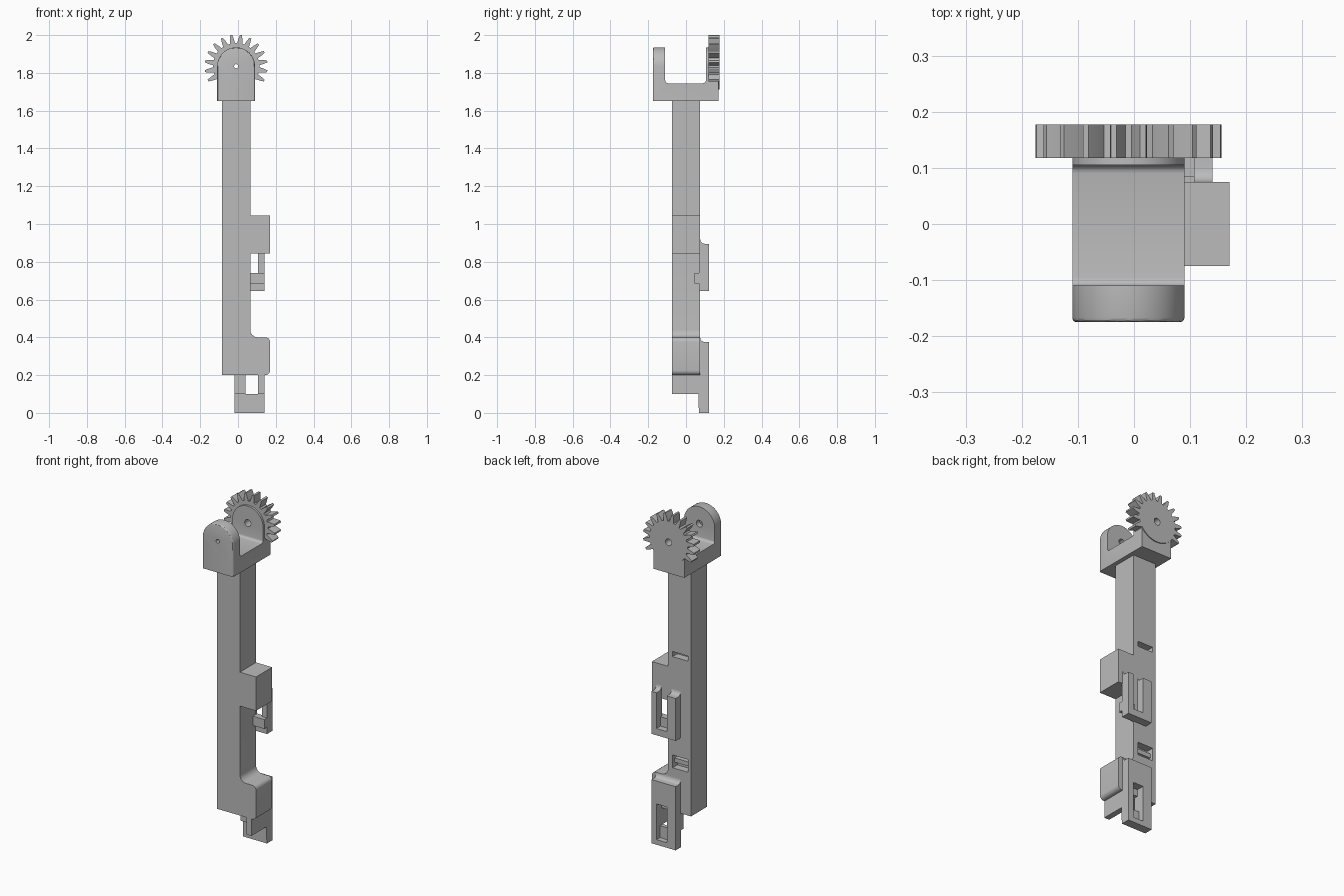
import bpy, bmesh
from math import cos, sin, pi, radians
from mathutils import Vector

if "Cube" in bpy.data.objects:
    bpy.data.objects.remove(bpy.data.objects["Cube"])

grey = bpy.data.materials.new("light_grey")
grey.use_nodes = True
TONE = (0.5, 0.5, 0.5, 1)
grey.diffuse_color = TONE
grey.node_tree.nodes["Principled BSDF"].inputs["Base Color"].default_value = TONE


def arc(cx, cz, r, start, end, steps=6):
    """Points along a circular arc, angles in degrees."""
    angles = [radians(start + (end - start) * i / steps) for i in range(steps + 1)]
    return [(cx + r * cos(a), cz + r * sin(a)) for a in angles]


def extrude(name, points, axis, low, high):
    """Solid from a profile: (x, z) pushed along y, or (y, z) pushed along x."""
    bm = bmesh.new()
    place = (lambda p: (p[0], low, p[1])) if axis == "y" else (lambda p: (low, p[0], p[1]))
    face = bm.faces.new([bm.verts.new(place(p)) for p in points])
    grown = bmesh.ops.extrude_face_region(bm, geom=[face])["geom"]
    move = Vector((0, high - low, 0) if axis == "y" else (high - low, 0, 0))
    bmesh.ops.translate(bm, vec=move, verts=[g for g in grown if isinstance(g, bmesh.types.BMVert)])
    bmesh.ops.recalc_face_normals(bm, faces=bm.faces)
    mesh = bpy.data.meshes.new(name)
    bm.to_mesh(mesh)
    bm.free()
    mesh.materials.append(grey)
    obj = bpy.data.objects.new(name, mesh)
    bpy.context.collection.objects.link(obj)
    return obj


def box(name, x, y, z):
    return extrude(name, [(x[0], z[0]), (x[1], z[0]), (x[1], z[1]), (x[0], z[1])], "y", *y)


def combine(obj, tool, operation="DIFFERENCE"):
    """Apply a boolean and discard the tool."""
    mod = obj.modifiers.new("cut", "BOOLEAN")
    mod.operation, mod.object, mod.solver = operation, tool, "EXACT"
    bpy.context.view_layer.objects.active = obj
    bpy.ops.object.modifier_apply(modifier=mod.name)
    bpy.data.objects.remove(tool)


def hole(obj, r, low, high):
    combine(obj, extrude("drill", arc(AXIS_X, AXIS_Z, r, 0, 345, 23), "y", low, high))


# Shaft with the square upper block and the rounded lower block
L, R, OUT = -0.085, 0.065, 0.17
FRONT, BACK = -0.075, 0.075
outline = [(L, 0.2)] + arc(OUT - 0.025, 0.225, 0.025, -90, 0) + arc(OUT - 0.025, 0.375, 0.025, 0, 90)
outline += arc(R + 0.04, 0.44, 0.04, 270, 180)
outline += [(R, 0.845), (OUT, 0.845), (OUT, 1.045), (R, 1.045), (R, 1.65), (L, 1.65)]
shaft = extrude("shaft", outline, "y", FRONT, BACK)

# Latch slots in the back of the shaft
for low, high in ((1.11, 1.14), (0.455, 0.53)):
    combine(shaft, box("slot", (-0.065, 0.035), (0.03, 0.1), (low, high)))
box("latch_bar", (-0.065, 0.035), (0.03, 0.055), (0.48, 0.505))

# Clip frames on the back, each with a window between two rails
RAIL_BACK = 0.122
W0, W1 = -0.018, 0.14


def clip_frame(name, bottom, top, window):
    side = [(BACK - 0.005, bottom), (RAIL_BACK, bottom), (RAIL_BACK, top)]
    side += arc(BACK + 0.025, top + 0.025, 0.025, 270, 180) + [(BACK - 0.005, top + 0.025)]
    frame = extrude(name, side, "x", W0, W1)
    combine(frame, box("window", (0.04, 0.107), (0, 0.2), window))
    return frame


clip_frame("upper_clip_frame", 0.645, 0.895, (0.685, 1.0))
box("upper_clip_bar", (R, W1), (0.045, 0.085), (0.685, 0.74))
clip_frame("lower_clip_frame", 0.0, 0.375, (0.03, 0.24))
box("lower_clip_bar", (-0.01, W1), (0.065, 0.09), (0.025, 0.1))
box("lower_side_fin", (0.107, W1), (FRONT, 0.08), (0.1, 0.205))
box("lower_inner_rail", (W0, 0.04), (0.05, 0.08), (0.1, 0.205))

# Yoke: a U-shaped side profile trimmed by an arched front outline
AXIS_X, AXIS_Z, ARCH = -0.01, 1.835, 0.1
u_shape = [(-0.175, 1.65), (0.172, 1.65), (0.172, 2), (0.105, 2)]
u_shape += arc(0.09, 1.76, 0.015, 0, -90, 4) + arc(-0.095, 1.76, 0.015, 270, 180, 4) + [(-0.11, 2), (-0.175, 2)]
yoke = extrude("yoke", u_shape, "x", -0.2, 0.2)
arch = [(AXIS_X - ARCH, 1.6), (AXIS_X + ARCH, 1.6)] + arc(AXIS_X, AXIS_Z, ARCH, 0, 180, 32)
combine(yoke, extrude("arch", arch, "y", -0.3, 0.3), "INTERSECT")

# Soft rim around the front of the yoke
bm = bmesh.new()
bm.from_mesh(yoke.data)
rim = [e for e in bm.edges if all(v.co.y < -0.174 for v in e.verts) and max(v.co.z for v in e.verts) > 1.66]
bmesh.ops.bevel(bm, geom=rim, offset=0.008, segments=3, profile=0.5, affect="EDGES")
bm.to_mesh(yoke.data)
bm.free()

# Gear sector with teeth only above the yoke base
ROOT, TIP, TEETH = 0.123, 0.167, 20
teeth = []
for i in range(TEETH):
    mid = 9 + 360 / TEETH * i
    flank = ((-6.5, ROOT), (-4.2, 0.145), (-1.8, TIP), (1.8, TIP), (4.2, 0.145), (6.5, ROOT))
    for turn, r in flank:
        if sin(radians(mid)) < -0.5:
            r = ROOT
        a = radians(mid + turn)
        teeth.append((AXIS_X + r * cos(a), AXIS_Z + r * sin(a)))
gear = extrude("gear", teeth, "y", 0.118, 0.177)

# Pivot holes: small through the front arm, larger at the gear
hole(yoke, 0.011, -0.2, 0)
hole(yoke, 0.02, -0.14, 0)
hole(yoke, 0.02, 0, 0.2)
hole(gear, 0.02, 0, 0.2)

# Smooth the rounded surfaces, keep the corners crisp
bpy.ops.object.select_all(action="DESELECT")
for obj in bpy.context.collection.objects:
    if obj.type == "MESH" and grey.name in obj.data.materials:
        obj.select_set(True)
        bpy.context.view_layer.objects.active = obj
bpy.ops.object.shade_smooth_by_angle(angle=radians(30))
